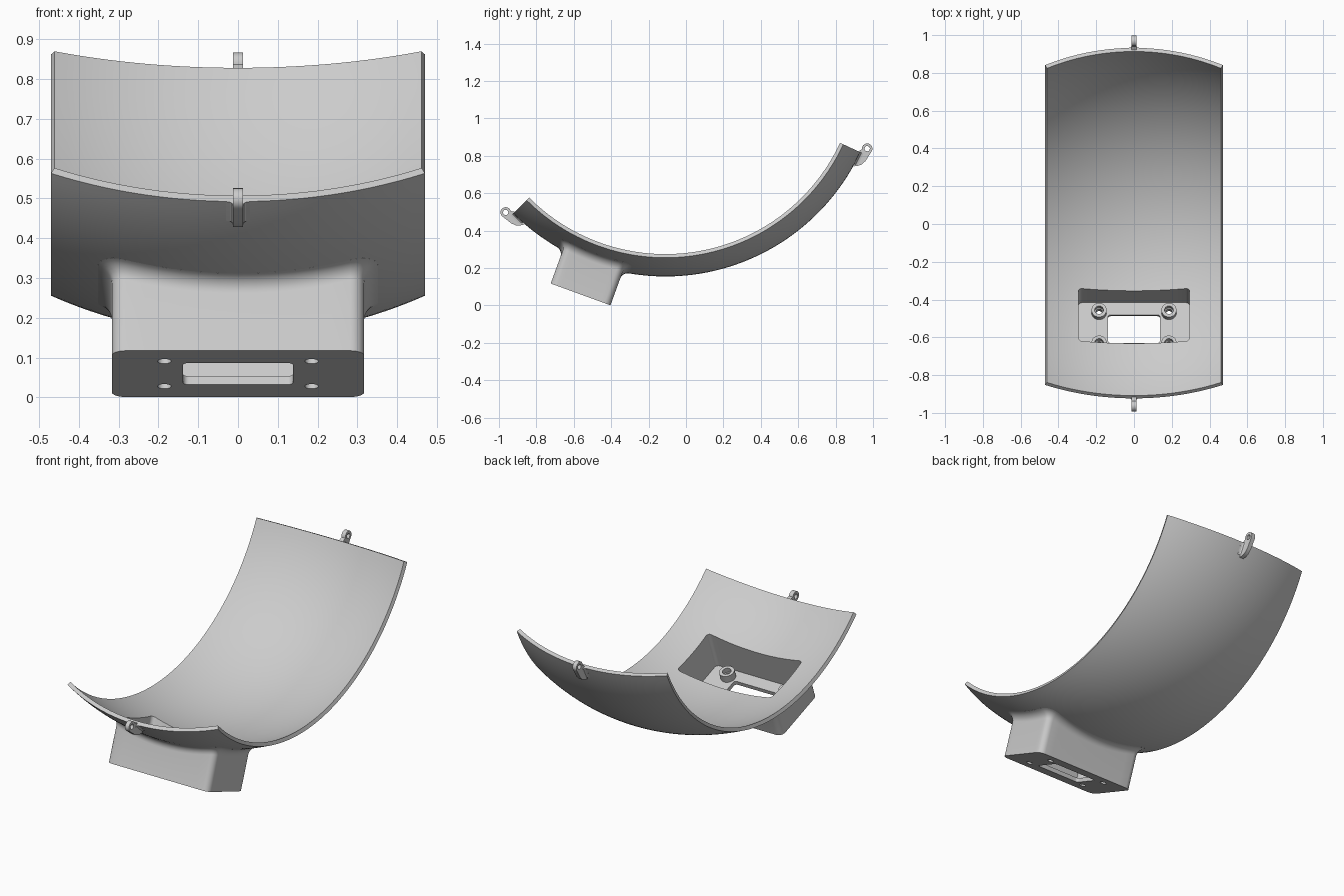
import bpy, bmesh
from math import sin, cos, pi, sqrt, radians
from mathutils import Matrix, Vector

if "Cube" in bpy.data.objects:
    bpy.data.objects.remove(bpy.data.objects["Cube"])

R, THICK = 1.15, 0.021           # outer radius and wall of the curved shell
HALF_W = 0.47
TILT = radians(20)
EDGES = (radians(-25), radians(85))
FLOOR, BASE = 1.303, 1.326       # housing floor and underside, measured from the shell centre
PLACE = Matrix.Translation((0, -0.11, 1.305)) @ Matrix.Rotation(-TILT, 4, "X")

grey = bpy.data.materials.new("plain_grey")
grey.use_nodes = True
grey.diffuse_color = (0.6, 0.6, 0.6, 1)
grey.node_tree.nodes["Principled BSDF"].inputs["Base Color"].default_value = (0.6, 0.6, 0.6, 1)


def to_object(name, bm):
    bmesh.ops.recalc_face_normals(bm, faces=bm.faces)
    mesh = bpy.data.meshes.new(name)
    bm.to_mesh(mesh)
    bm.free()
    obj = bpy.data.objects.new(name, mesh)
    bpy.context.collection.objects.link(obj)
    return obj


def loft(name, rings, caps=True):
    """Skin a list of equal-length closed rings."""
    bm = bmesh.new()
    rows = [[bm.verts.new(p) for p in ring] for ring in rings]
    n = len(rows[0])
    for a, b in zip(rows, rows[1:]):
        for i in range(n):
            j = (i + 1) % n
            bm.faces.new((a[i], a[j], b[j], b[i]))
    if caps:
        bm.faces.new(rows[0])
        bm.faces.new(rows[-1])
    return to_object(name, bm)


def boolean(obj, tool, operation):
    mod = obj.modifiers.new("cut", "BOOLEAN")
    mod.object, mod.operation, mod.solver = tool, operation, "EXACT"
    bpy.context.view_layer.objects.active = obj
    bpy.ops.object.modifier_apply(modifier=mod.name)
    bpy.data.objects.remove(tool)


def finish(obj):
    obj.data.transform(PLACE)
    obj.data.materials.clear()
    obj.data.materials.append(grey)
    bpy.ops.object.select_all(action="DESELECT")
    obj.select_set(True)
    bpy.context.view_layer.objects.active = obj
    bpy.ops.object.shade_smooth_by_angle(angle=radians(30))


def rounded_rect(hx, hy, r, arc=6, split=12):
    """Rounded rectangle outline, with its straight sides subdivided."""
    corners = []
    for q, (sx, sy) in enumerate(((1, 1), (-1, 1), (-1, -1), (1, -1))):
        for k in range(arc + 1):
            a = (q + k / arc) * pi / 2
            corners.append(Vector((sx * (hx - r) + r * cos(a), sy * (hy - r) + r * sin(a))))
    loop = []
    for i, p in enumerate(corners):
        loop.append(p)
        if i % (arc + 1) == arc:
            nxt = corners[(i + 1) % len(corners)]
            loop += [p.lerp(nxt, k / split) for k in range(1, split)]
    return loop


def flat(loop, depth):
    return [(p.x, p.y, -depth) for p in loop]


def on_sphere(loop, radius, lift=0.0):
    return [(p.x, p.y, -sqrt(radius ** 2 - p.length_squared) - lift) for p in loop]


def disc(x, y, r, n=32):
    return [Vector((x + r * cos(2 * pi * k / n), y + r * sin(2 * pi * k / n))) for k in range(n)]


# Curved shell: spherical band with radial rims
def shell_section(a, steps=28):
    outer = []
    for i in range(steps + 1):
        x = HALF_W * (2 * i / steps - 1)
        s = sqrt(R * R - x * x)
        outer.append(Vector((x, s * sin(a), -s * cos(a))))
    return outer + [p * (1 - THICK / R) for p in reversed(outer)]


SPANS = 72
shell = loft("curved_shell", [shell_section(EDGES[0] + (EDGES[1] - EDGES[0]) * k / SPANS)
                              for k in range(SPANS + 1)])
cavity = rounded_rect(0.295, 0.148, 0.02)
boolean(shell, loft("cavity_cutter", [flat(cavity, 0.9), flat(cavity, 1.25)]), "DIFFERENCE")
finish(shell)

# Housing: open box blended into the underside of the shell
FILLET = 0.035


def wall(offset):
    return rounded_rect(0.317 + offset, 0.17 + offset, 0.035 + offset)


rings = [flat(cavity, FLOOR), on_sphere(cavity, R - 0.012), on_sphere(wall(FILLET), R - 0.006)]
for k in range(7):
    t = k / 6 * pi / 2
    rings.append(on_sphere(wall(FILLET * (1 - sin(t))), R, FILLET * (1 - cos(t))))
rings.append(flat(wall(0), BASE))
housing = loft("housing", rings)

# Screw bosses, counterbores, through holes and the slot
SCREWS = [(x, y) for x in (-0.185, 0.185) for y in (-0.092, 0.092)]
for x, y in SCREWS:
    ring = disc(x, y, 0.04)
    boolean(housing, loft("boss", [flat(ring, 1.262), flat(ring, FLOOR + 0.01)]), "UNION")
for x, y in SCREWS:
    for radius, end in ((0.023, 1.29), (0.017, 1.4)):
        ring = disc(x, y, radius)
        boolean(housing, loft("drill", [flat(ring, 1.2), flat(ring, end)]), "DIFFERENCE")
slot = rounded_rect(0.138, 0.08, 0.015)
boolean(housing, loft("slot_cutter", [flat(slot, 1.2), flat(slot, 1.4)]), "DIFFERENCE")
finish(housing)

# Eyelet tabs at both ends, each with a flared root
EYE_S, EYE_H, EYE_R = -0.033, 0.025, 0.028
for name, a, sign in (("front", EDGES[0], 1), ("back", EDGES[1], -1)):
    radial = Vector((0, sin(a), -cos(a)))
    inward = Vector((0, cos(a), sin(a))) * sign

    def spot(x, s, h):
        return radial * (R + h) + inward * s + Vector((x, 0, 0))

    def plate(label, outline, half):
        return loft(label, [[spot(x, s, h) for s, h in outline] for x in (-half, half)])

    outline = [(EYE_S + EYE_R * cos(t), EYE_H + EYE_R * sin(t))
               for t in (radians(75 + 15 * k) for k in range(16))]
    outline += [(0, -0.012), (0.08, -0.012), (0.083, 0), (0.072, 0.018), (0.055, 0.035), (0.03, 0.045)]
    tab = plate(name + "_eyelet", outline, 0.012)
    hole = [(p.x, p.y) for p in disc(EYE_S, EYE_H, 0.014, 24)]
    boolean(tab, plate("eye_cutter", hole, 0.05), "DIFFERENCE")
    finish(tab)

    half = [(0.03, -0.012), (0.03, 0), (0.02, 0.002), (0.0145, 0.007), (0.012, 0.018)]
    section = half + [(-x, h) for x, h in reversed(half)]
    finish(loft(name + "_eyelet_root", [[spot(x, s, h - s * s / (2 * R)) for x, h in section]
                                        for s in (0, 0.035, 0.07)]))
